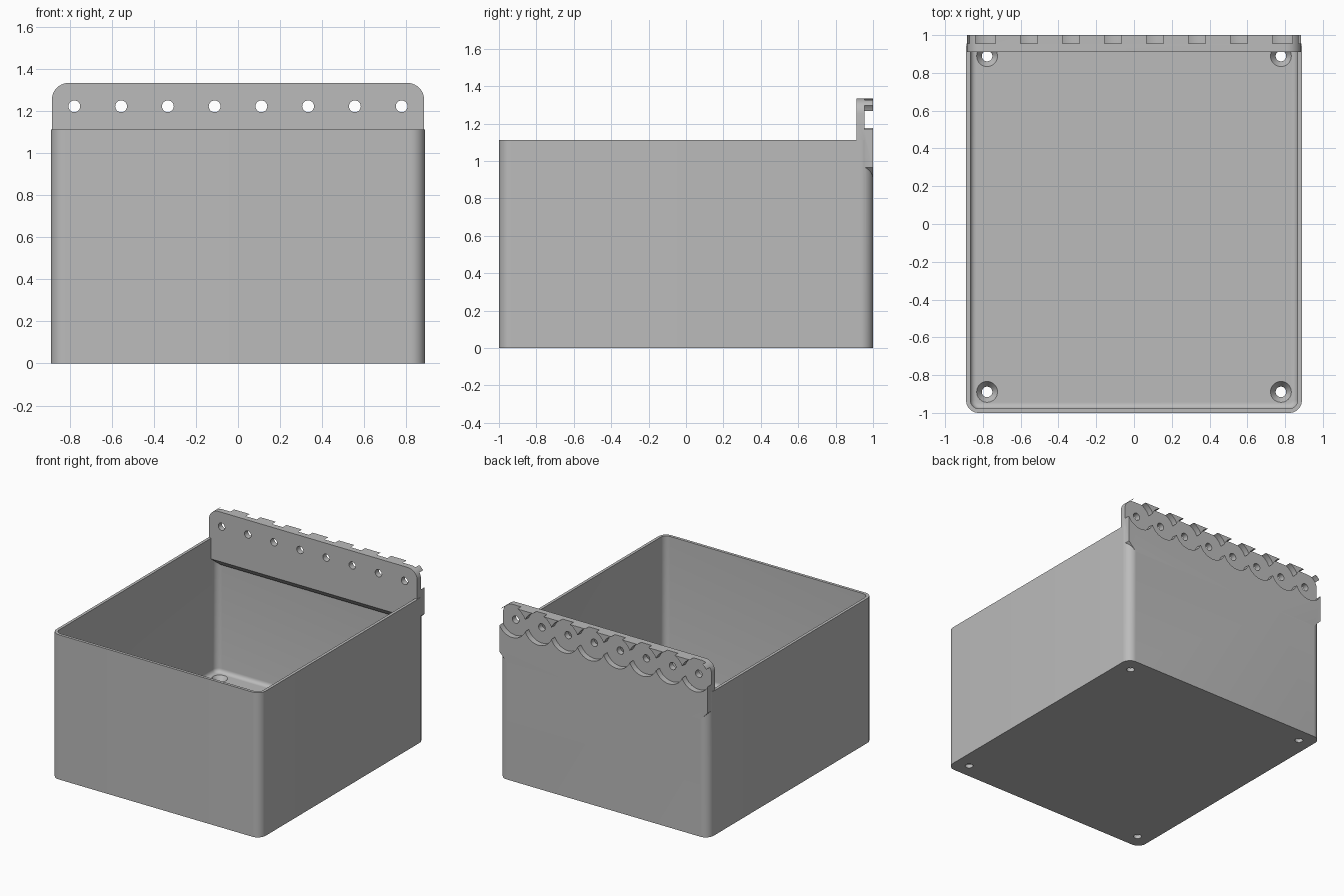
import bpy, bmesh, math
from mathutils import Matrix, Vector

cube = bpy.data.objects.get("Cube")
if cube:
    bpy.data.objects.remove(cube, do_unlink=True)

U = 1 / 45                      # base unit: one wall thickness
HX, HY = 40 * U, 1.0            # half width and half depth
RIM, TOP = 50 * U, 60 * U       # heights of the box rim and hanging plate
PLATE_Y, POCKET_Y = 1 - 4 * U, 1 - 2 * U

grey = bpy.data.materials.new("plain grey")
grey.use_nodes = True
colour = (0.5, 0.5, 0.5, 1)
grey.diffuse_color = colour
grey.node_tree.nodes["Principled BSDF"].inputs["Base Color"].default_value = colour


def finish(name, bm):
    bmesh.ops.recalc_face_normals(bm, faces=bm.faces[:])
    mesh = bpy.data.meshes.new(name)
    bm.to_mesh(mesh)
    bm.free()
    mesh.materials.append(grey)
    obj = bpy.data.objects.new(name, mesh)
    bpy.context.collection.objects.link(obj)
    return obj


def arc(cx, cy, r, start, end, steps=10):
    angles = [math.radians(start + (end - start) * i / steps) for i in range(steps + 1)]
    return [(cx + r * math.cos(a), cy + r * math.sin(a)) for a in angles]


def rounded_rect(hx, hy, r):
    pts = []
    for i, (sx, sy) in enumerate([(1, 1), (-1, 1), (-1, -1), (1, -1)]):
        pts += arc(sx * (hx - r), sy * (hy - r), r, 90 * i, 90 * i + 90)
    return pts


def prism(name, points, place, depth, fillet=0):
    """Extrude a 2D outline; place maps an outline point to 3D."""
    bm = bmesh.new()
    base = bm.faces.new([bm.verts.new(place(*p)) for p in points])
    edges = list(base.edges)
    ext = bmesh.ops.extrude_face_region(bm, geom=[base], use_keep_orig=True)
    verts = [g for g in ext["geom"] if isinstance(g, bmesh.types.BMVert)]
    bmesh.ops.translate(bm, verts=verts, vec=Vector(depth))
    if fillet:
        bmesh.ops.bevel(bm, geom=edges, offset=fillet, segments=5,
                        profile=0.5, affect='EDGES')
    return finish(name, bm)


def cone(name, r1, r2, depth, centre, axis='Z', sides=32):
    bm = bmesh.new()
    bmesh.ops.create_cone(bm, cap_ends=True, segments=sides,
                          radius1=r1, radius2=r2, depth=depth)
    turn = Matrix.Rotation(math.pi / 2, 4, 'X') if axis == 'Y' else Matrix()
    bm.transform(Matrix.Translation(centre) @ turn)
    return finish(name, bm)


def combine(target, other, operation='DIFFERENCE'):
    mod = target.modifiers.new("combine", 'BOOLEAN')
    mod.operation, mod.solver, mod.object = operation, 'EXACT', other
    bpy.context.view_layer.objects.active = target
    bpy.ops.object.modifier_apply(modifier=mod.name)
    bpy.data.objects.remove(other, do_unlink=True)


# Open box with rounded corners and a filleted floor
box = prism("hanging_box", rounded_rect(HX, HY, 3 * U),
            lambda x, y: (x, y, 0), (0, 0, RIM))
FLOOR = 3 * U
combine(box, prism("cavity", rounded_rect(HX - U, HY - U, 2.1 * U),
                   lambda x, y: (x, y, FLOOR), (0, 0, 2), fillet=0.03))

# Back plate: rounded top corners, slanted lower corners
W, R = HX - 0.004, 3.6 * U
outline = [(-0.822, 0.9), (0.822, 0.9), (W, 0.965)]
outline += arc(W - R, TOP - R, R, 0, 90) + arc(R - W, TOP - R, R, 90, 180)
outline.append((-W, 0.965))
plate = prism("back_plate", outline, lambda x, z: (x, PLATE_Y, z), (0, 1 - PLATE_Y, 0))

# Slanted underside of the plate inside the box
combine(plate, prism("slope", [(0.85, 1.013), (1.05, 0.813), (0.85, 0.813)],
                     lambda y, z: (-1, y, z), (2, 0, 0)))
combine(box, plate, 'UNION')

# Scalloped pockets and peg holes along the plate
for i in range(8):
    x, z = (i - 3.5) * 10 * U, 55 * U
    combine(box, cone("pocket", 0.12, 0.12, 0.2, (x, POCKET_Y + 0.1, z), 'Y', 48))
    combine(box, cone("peg_hole", 0.028, 0.028, 0.4, (x, 0.95, z), 'Y'))

# Countersunk screw holes in the floor
for sx in (-1, 1):
    for sy in (-1, 1):
        x, y = sx * 35 * U, sy * 40 * U
        combine(box, cone("screw_hole", 0.028, 0.028, 0.3, (x, y, 0), sides=24))
        combine(box, cone("countersink", 0.028, 0.056, 0.04, (x, y, FLOOR - 0.019)))

bpy.ops.object.select_all(action='DESELECT')
box.select_set(True)
bpy.context.view_layer.objects.active = box
bpy.ops.object.shade_smooth_by_angle(angle=math.radians(30))
